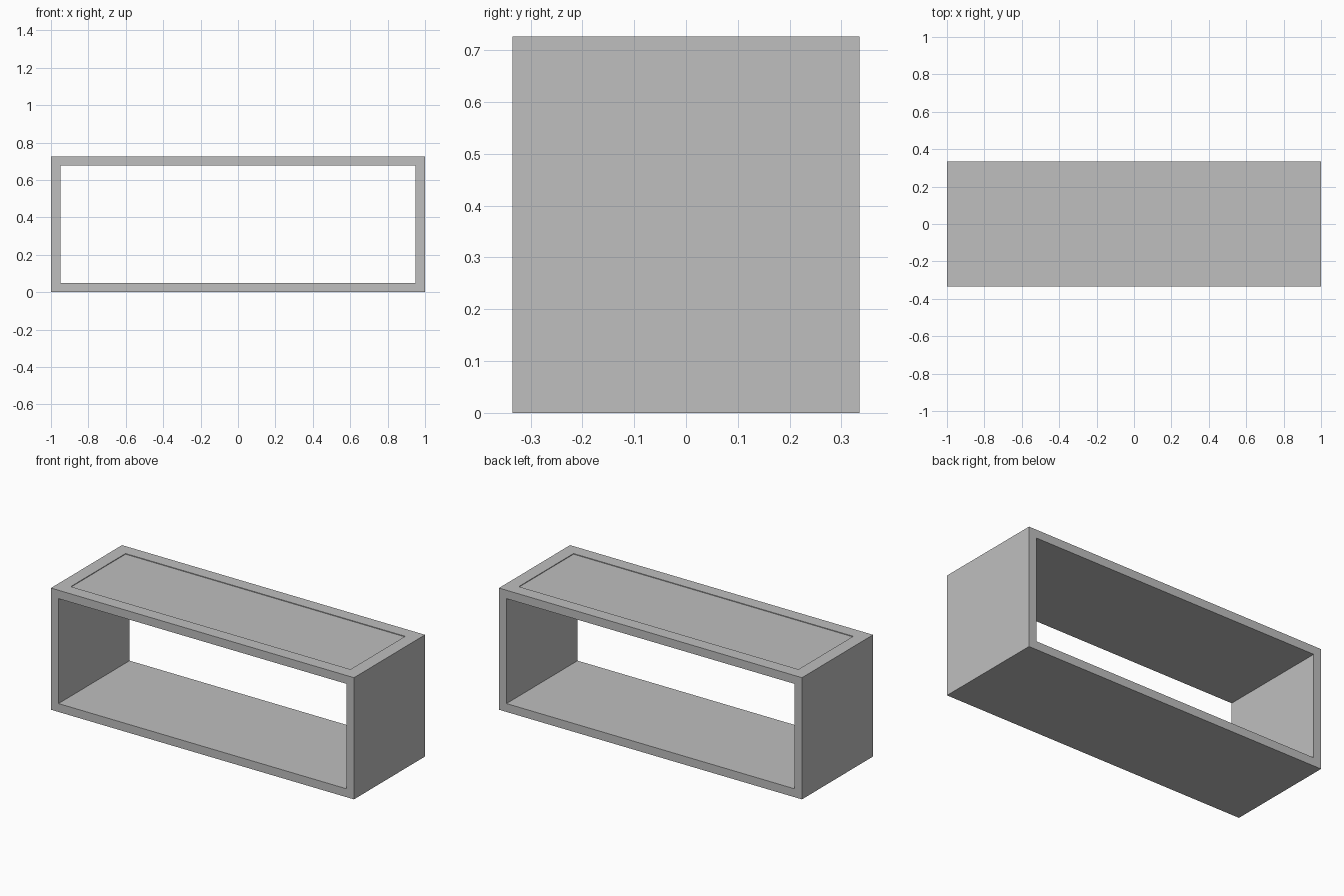
import bpy
import bmesh
from mathutils import Vector

cube = bpy.data.objects.get("Cube")
if cube:
    bpy.data.objects.remove(cube, do_unlink=True)

WIDTH, DEPTH, HEIGHT = 2.0, 0.67, 0.726
WALL = 0.05
RIM, RECESS = 0.077, 0.004

grey = bpy.data.materials.new("light grey")
grey.use_nodes = True
colour = (0.52, 0.52, 0.52, 1)
grey.diffuse_color = colour
grey.node_tree.nodes["Principled BSDF"].inputs["Base Color"].default_value = colour


def rectangle(bm, w, z0, z1):
    """Upright rectangle of vertices on the front plane."""
    corners = ((-w, z0), (w, z0), (w, z1), (-w, z1))
    return [bm.verts.new((x, -DEPTH / 2, z)) for x, z in corners]


# Open rectangular frame: a mitred ring pushed back through the depth
bm = bmesh.new()
outer = rectangle(bm, WIDTH / 2, 0, HEIGHT)
inner = rectangle(bm, WIDTH / 2 - WALL, WALL, HEIGHT - WALL)
ring = []
for i in range(4):
    j = (i + 1) % 4
    ring.append(bm.faces.new((outer[i], outer[j], inner[j], inner[i])))
back = bmesh.ops.extrude_face_region(bm, geom=ring, use_keep_orig=True)["geom"]
bmesh.ops.translate(bm, vec=(0, DEPTH, 0),
                    verts=[g for g in back if isinstance(g, bmesh.types.BMVert)])
bmesh.ops.recalc_face_normals(bm, faces=bm.faces)

# Shallow recessed panel in the top, with vertical walls
top = max(bm.faces, key=lambda f: f.calc_center_median().z)
bmesh.ops.inset_region(bm, faces=[top], thickness=RIM, use_even_offset=True)
floor = bmesh.ops.extrude_discrete_faces(bm, faces=[top])["faces"][0]
bmesh.ops.translate(bm, vec=Vector((0, 0, -RECESS)), verts=floor.verts)

mesh = bpy.data.meshes.new("shelf_frame")
bm.to_mesh(mesh)
bm.free()
mesh.materials.append(grey)
frame = bpy.data.objects.new("shelf_frame", mesh)
bpy.context.collection.objects.link(frame)
